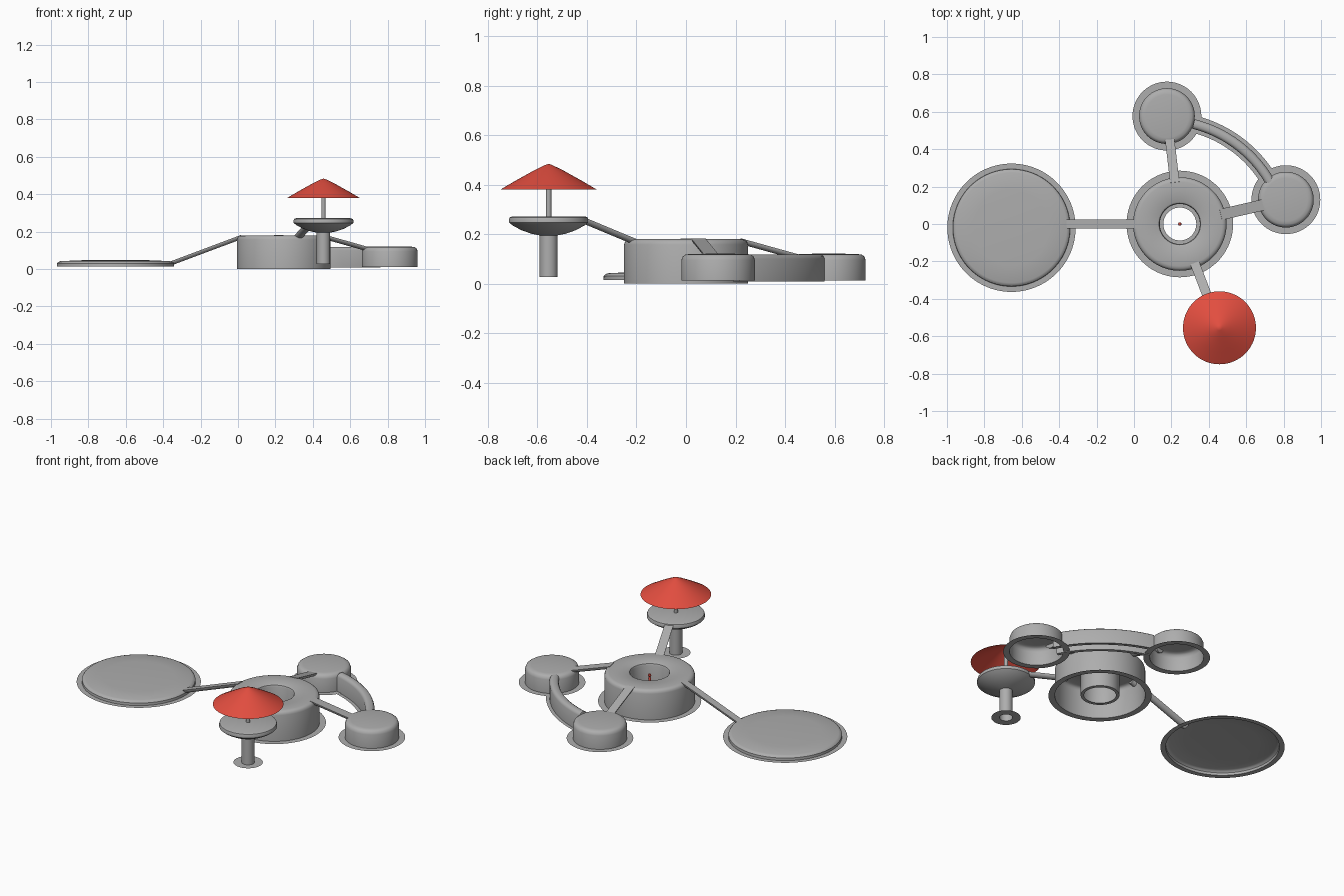
import bpy, bmesh, math
from mathutils import Vector

if "Cube" in bpy.data.objects:
    bpy.data.objects.remove(bpy.data.objects["Cube"])


def make_material(name, color):
    m = bpy.data.materials.new(name)
    m.diffuse_color = (*color, 1)
    m.use_nodes = True
    m.node_tree.nodes["Principled BSDF"].inputs["Base Color"].default_value = m.diffuse_color
    return m


GREY = make_material("warm_grey", (0.42, 0.42, 0.42))
RED = make_material("red", (0.76, 0.075, 0.05))


def finish(bm, name, mat):
    bmesh.ops.remove_doubles(bm, verts=bm.verts, dist=1e-5)
    me = bpy.data.meshes.new(name)
    bm.to_mesh(me)
    bm.free()
    me.materials.append(mat)
    ob = bpy.data.objects.new(name, me)
    bpy.context.collection.objects.link(ob)
    bpy.ops.object.select_all(action='DESELECT')
    ob.select_set(True)
    bpy.context.view_layer.objects.active = ob
    bpy.ops.object.shade_smooth_by_angle(angle=math.radians(35))
    return ob


def lathe(name, center, profile, mat=GREY, start=0, end=360, steps=72):
    """Revolve (radius, z) points, listed from the axis outward."""
    bm = bmesh.new()
    rings = []
    for j in range(steps + 1):
        a = math.radians(start + (end - start) * j / steps)
        rings.append([bm.verts.new((center[0] + r * math.cos(a),
                                    center[1] + r * math.sin(a), z)) for r, z in profile])
    for p, q in zip(rings, rings[1:]):
        for i in range(len(profile) - 1):
            if profile[i][0] < 1e-6:
                bm.faces.new((p[i], p[i + 1], q[i + 1]))
            elif profile[i + 1][0] < 1e-6:
                bm.faces.new((p[i], p[i + 1], q[i]))
            else:
                bm.faces.new((p[i], p[i + 1], q[i + 1], q[i]))
    return finish(bm, name, mat)


def bridge(name, p0, p1, width=0.05, depth=0.022):
    """Walkway with a flat deck and a rounded underside."""
    p0, p1 = Vector(p0), Vector(p1)
    d = (p1 - p0).normalized()
    side = d.cross(Vector((0, 0, 1))).normalized()
    up = side.cross(d)
    bm = bmesh.new()
    ends = []
    for p in (p0, p1):
        ends.append([bm.verts.new(p + side * (math.cos(t) * width / 2) - up * (math.sin(t) * depth))
                     for t in [math.pi * k / 10 for k in range(11)]])
    n = len(ends[0])
    for i in range(n):
        k = (i + 1) % n
        bm.faces.new((ends[0][i], ends[0][k], ends[1][k], ends[1][i]))
    for e in ends:
        bm.faces.new(e)
    bmesh.ops.recalc_face_normals(bm, faces=bm.faces)
    return finish(bm, name, GREY)


hub = (0.245, 0)
pod_a = (0.176, 0.577)
pod_b = (0.812, 0.13)
dish = (-0.655, -0.02)
tower = (0.457, -0.555)

# Ring-shaped central hall with open courtyard and ground skirts
lathe("central_hall", hub, [
    (0.088, 0.002), (0.107, 0.002), (0.107, 0.165), (0.111, 0.175), (0.12, 0.18),
    (0.225, 0.18), (0.238, 0.177), (0.246, 0.17), (0.25, 0.158), (0.25, 0.0), (0.285, 0.0)])

# Small red ornament in the courtyard
lathe("courtyard_ornament", hub, [
    (0, 0.167), (0.007, 0.163), (0.009, 0.155), (0.005, 0.147), (0.008, 0.135),
    (0.006, 0.115), (0, 0.1)], RED, steps=16)

# Two round pods
for name, c in (("back_pod", pod_a), ("side_pod", pod_b)):
    lathe(name, c, [
        (0, 0.122), (0.115, 0.12), (0.133, 0.117), (0.143, 0.11), (0.149, 0.095),
        (0.149, 0.012), (0.184, 0.012)])

# Curved corridor joining the pods, hollow underneath
lathe("curved_corridor", (0.16, -0.10), [
    (0.608, 0.008), (0.628, 0.008), (0.628, 0.1), (0.633, 0.111), (0.643, 0.118),
    (0.665, 0.118), (0.675, 0.111), (0.68, 0.1), (0.68, 0.008), (0.70, 0.008)],
    start=27.5, end=76, steps=40)

# Low wide disc
lathe("low_disc", dish, [
    (0, 0.049), (0.2, 0.047), (0.295, 0.042), (0.306, 0.038), (0.313, 0.03),
    (0.314, 0.015), (0.343, 0.015)], steps=96)

# Lookout tower: saucer, column and foot
lathe("lookout_tower", tower, [
    (0, 0.272), (0.145, 0.272), (0.157, 0.268), (0.16, 0.26), (0.16, 0.247),
    (0.145, 0.235), (0.11, 0.216), (0.07, 0.202), (0.036, 0.195),
    (0.036, 0.026), (0.081, 0.026)])
lathe("roof_post", tower, [(0, 0.46), (0.011, 0.46), (0.011, 0.27)], steps=24)

# Red conical canopy, open below
lathe("canopy", tower, [
    (0, 0.484), (0.015, 0.479), (0.06, 0.457), (0.13, 0.418), (0.195, 0.38)], RED)


# Sloping walkways radiating from the hall
def radial(target, near, far_gap, z0, z1):
    h, t = Vector(hub), Vector(target)
    d = (t - h).normalized()
    a, b = h + d * near, t - d * far_gap
    return (a.x, a.y, z0), (b.x, b.y, z1)


bridge("disc_walkway", (0.015, 0, 0.182), (-0.375, 0, 0.036), 0.046)
bridge("back_pod_walkway", *radial(pod_a, 0.225, 0.125, 0.182, 0.118))
bridge("side_pod_walkway", *radial(pod_b, 0.225, 0.125, 0.182, 0.118), width=0.06)
bridge("tower_walkway", *radial(tower, 0.215, 0.145, 0.177, 0.268))
